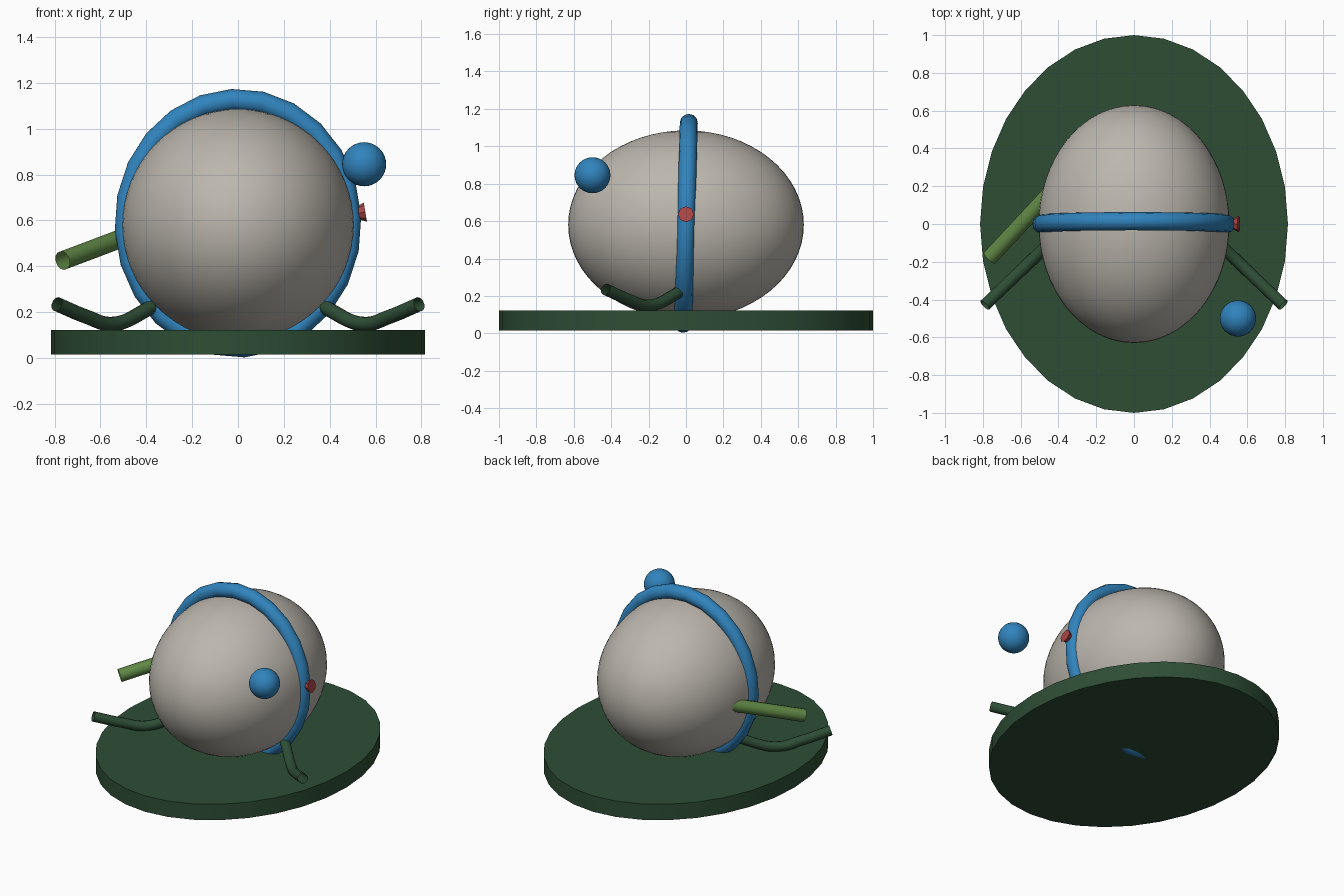
import bpy, math
from mathutils import Matrix, Vector

if "Cube" in bpy.data.objects:
    bpy.data.objects.remove(bpy.data.objects["Cube"])


def material(name, rgb):
    m = bpy.data.materials.new(name)
    m.diffuse_color = (*rgb, 1)
    m.use_nodes = True
    m.node_tree.nodes["Principled BSDF"].inputs["Base Color"].default_value = m.diffuse_color
    return m


GREY = material("warm grey", (0.50, 0.47, 0.42))
DARK = material("dark green", (0.027, 0.075, 0.036))
LEAF = material("leaf green", (0.115, 0.245, 0.06))
BLUE = material("blue", (0.03, 0.23, 0.51))
RED = material("red", (0.42, 0.06, 0.06))


def finish(name, mat, angle=40):
    """Name, colour and smooth the active object."""
    ob = bpy.context.object
    ob.name = name
    ob.data.materials.append(mat)
    bpy.ops.object.transform_apply(location=False, rotation=True, scale=True)
    bpy.ops.object.shade_smooth_by_angle(angle=math.radians(angle))
    return ob


def tube(name, points, radius, mat):
    """Round open-ended tube swept along a smooth path."""
    cu = bpy.data.curves.new(name, 'CURVE')
    cu.dimensions = '3D'
    cu.bevel_depth = radius
    cu.bevel_resolution = 4
    cu.resolution_u = 8
    sp = cu.splines.new('BEZIER')
    sp.bezier_points.add(len(points) - 1)
    for bp, p in zip(sp.bezier_points, points):
        bp.co = p
        bp.handle_left_type = bp.handle_right_type = 'AUTO'
    ob = bpy.data.objects.new(name, cu)
    bpy.context.collection.objects.link(ob)
    bpy.ops.object.select_all(action='DESELECT')
    ob.select_set(True)
    bpy.context.view_layer.objects.active = ob
    bpy.ops.object.convert(target='MESH')
    return finish(name, mat)


# Oval base plate
bpy.ops.mesh.primitive_cylinder_add(vertices=32, radius=1, depth=0.108,
                                    location=(0, 0, 0.069))
bpy.context.object.scale = (0.815, 1, 1)
finish("base_plate", DARK)

# Egg-shaped body
bpy.ops.mesh.primitive_uv_sphere_add(segments=64, ring_count=32, radius=1,
                                     location=(0, 0, 0.58))
bpy.context.object.scale = (0.505, 0.63, 0.505)
finish("egg_body", GREY)

# Band around the body, leaning slightly back
bpy.ops.mesh.primitive_torus_add(major_segments=24, minor_segments=12,
                                 major_radius=0.538, minor_radius=0.048)
band = bpy.context.object
band.data.transform(Matrix.Translation((0, 0, 0.588))
                    @ Matrix.Diagonal((0.918, 1, 1, 1))
                    @ Matrix.Rotation(math.radians(88.4), 4, 'X')
                    @ Matrix.Rotation(math.radians(3), 4, 'Z'))
finish("band", BLUE)

# Floating ball
bpy.ops.mesh.primitive_uv_sphere_add(segments=32, ring_count=16, radius=0.096,
                                     location=(0.55, -0.5, 0.845))
finish("floating_ball", BLUE)

# Faceted stud on the side of the band, wide end outwards
bpy.ops.mesh.primitive_cone_add(vertices=8, radius1=0.022, radius2=0.043,
                                depth=0.045, location=(0.533, 0, 0.633))
stud = bpy.context.object
stud.rotation_euler = Vector((0.985, 0, 0.17)).to_track_quat('Z', 'Y').to_euler()
finish("stud", RED, 20)

# Pair of bent feet
for side, label in ((-1, "left"), (1, "right")):
    tube(label + "_foot", [(side * x, y, z) for x, y, z in (
        (0.31, 0.03, 0.27), (0.40, -0.055, 0.21), (0.55, -0.20, 0.148),
        (0.66, -0.305, 0.18), (0.79, -0.43, 0.235))], 0.032, DARK)

# Straight stub on the left side
tube("side_stub", [(-0.42, 0.19, 0.555), (-0.765, -0.18, 0.425)], 0.042, LEAF)
